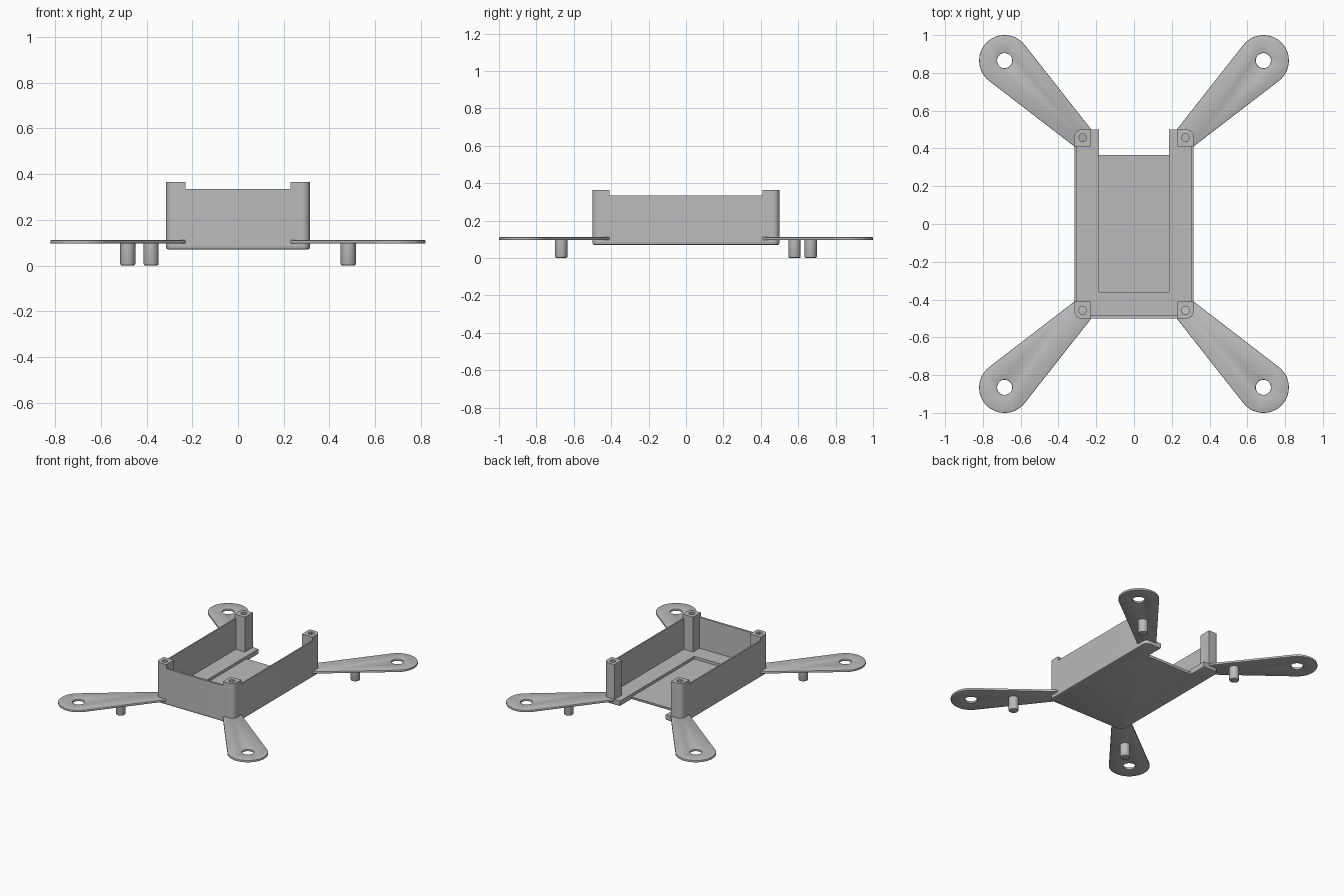
import bpy
import bmesh
from math import radians, sin, cos, asin, atan2, hypot, degrees

if "Cube" in bpy.data.objects:
    bpy.data.objects.remove(bpy.data.objects["Cube"])

# Single plastic colour
grey = bpy.data.materials.new("grey plastic")
grey.use_nodes = True
grey.diffuse_color = (0.5, 0.5, 0.5, 1)
for node in grey.node_tree.nodes:
    if node.type == 'BSDF_PRINCIPLED':
        node.inputs["Base Color"].default_value = (0.5, 0.5, 0.5, 1)


def arc(cx, cy, r, a0, a1, steps):
    angles = [radians(a0 + (a1 - a0) * i / steps) for i in range(steps + 1)]
    return [(cx + r * cos(a), cy + r * sin(a)) for a in angles]


def circle(cx, cy, r, sides):
    return arc(cx, cy, r, 0, 360, sides)[:-1]


def mirrored(half):
    return half + [(-x, y) for x, y in reversed(half)]


def flip(points, sx, sy):
    return [(x * sx, y * sy) for x, y in points]


def slab(name, loops, z0, z1, bevel=0, bevel_top=False):
    """Extrude an outline (plus optional hole loops) from z0 to z1."""
    bm = bmesh.new()
    edges = []
    for loop in loops:
        vs = [bm.verts.new((x, y, z0)) for x, y in loop]
        edges += [bm.edges.new((v, vs[i - 1])) for i, v in enumerate(vs)]
    bmesh.ops.triangle_fill(bm, use_beauty=True, use_dissolve=False,
                            edges=edges, normal=(0, 0, 1))
    top = bmesh.ops.extrude_face_region(bm, geom=bm.faces[:])["geom"]
    bmesh.ops.translate(bm, vec=(0, 0, z1 - z0),
                        verts=[g for g in top if isinstance(g, bmesh.types.BMVert)])
    bmesh.ops.dissolve_limit(bm, angle_limit=0.01, verts=bm.verts[:], edges=bm.edges[:])
    bmesh.ops.recalc_face_normals(bm, faces=bm.faces[:])
    if bevel:
        middle = (z0 + z1) / 2
        rim = [e for e in bm.edges
               if abs(e.verts[0].co.z - e.verts[1].co.z) < 1e-5
               and e.calc_face_angle(0) > 1
               and (bevel_top or e.verts[0].co.z < middle)]
        bmesh.ops.bevel(bm, geom=rim, offset=bevel, segments=2, profile=0.5,
                        affect='EDGES', clamp_overlap=False)
    mesh = bpy.data.meshes.new(name)
    bm.to_mesh(mesh)
    bm.free()
    mesh.materials.append(grey)
    mesh.shade_smooth()
    mesh.set_sharp_from_angle(angle=radians(30))
    obj = bpy.data.objects.new(name, mesh)
    bpy.context.scene.collection.objects.link(obj)
    return obj


# Body dimensions
W, L, R = 0.315, 0.5, 0.035
cx, cy = W - R, L - R
front_corner = arc(cx, -cy, R, 0, -90, 8)
back_corner = arc(cx, cy, R, 90, 0, 8)


def tray(notch_y):
    """Rounded floor outline with a slot open to the back."""
    return mirrored([(0.185, notch_y), (0.185, L)] + back_corner + front_corner)


# Floor, raised floor border and the three walls
slab("floor", [tray(0.365)], 0.07, 0.09, 0.01)
slab("floor_border", [tray(-0.36)], 0.085, 0.11)
walls = mirrored([(W - 0.01, -L + 0.015), (W - 0.01, cy), (W, cy)] + front_corner)
slab("walls", [walls], 0.08, 0.335)

# Arm outline: tapered plate, tangent to its round motor mount
MX, MY, MR = 0.685, 0.865, 0.135
inner, outer = (0.23, 0.505), (0.315, 0.41)


def tangent_angle(p, side):
    dx, dy = p[0] - MX, p[1] - MY
    return degrees(atan2(dy, dx) + side * (radians(90) - asin(MR / hypot(dx, dy))))


a_start = tangent_angle(outer, 1) % 360 - 360
a_end = tangent_angle(inner, -1) % 360
arm = [(0.25, 0.43), outer] + arc(MX, MY, MR, a_start, a_end, 32) + [inner]
motor_hole = circle(MX, MY, 0.04, 32)

# Corner post outline with a screw hole
post = [(0.23, L), (0.23, 0.41), (W, 0.41)] + back_corner[::-1]
screw_hole = circle(0.272, 0.457, 0.022, 6)

for sy, end in ((-1, "front"), (1, "back")):
    for sx, side in ((1, "left"), (-1, "right")):
        label = end + "_" + side
        slab(label + "_arm", [flip(arm, sx, sy), flip(motor_hole, sx, sy)],
             0.096, 0.112, 0.004, True)
        slab(label + "_post", [flip(post, sx, sy), flip(screw_hole, sx, sy)],
             0.085, 0.365)
        # The back right foot sits closer to the body
        foot = (-0.38, 0.58) if label == "back_right" else (0.482 * sx, 0.667 * sy)
        slab(label + "_foot", [circle(*foot, 0.033, 28)], 0, 0.1, 0.008)
